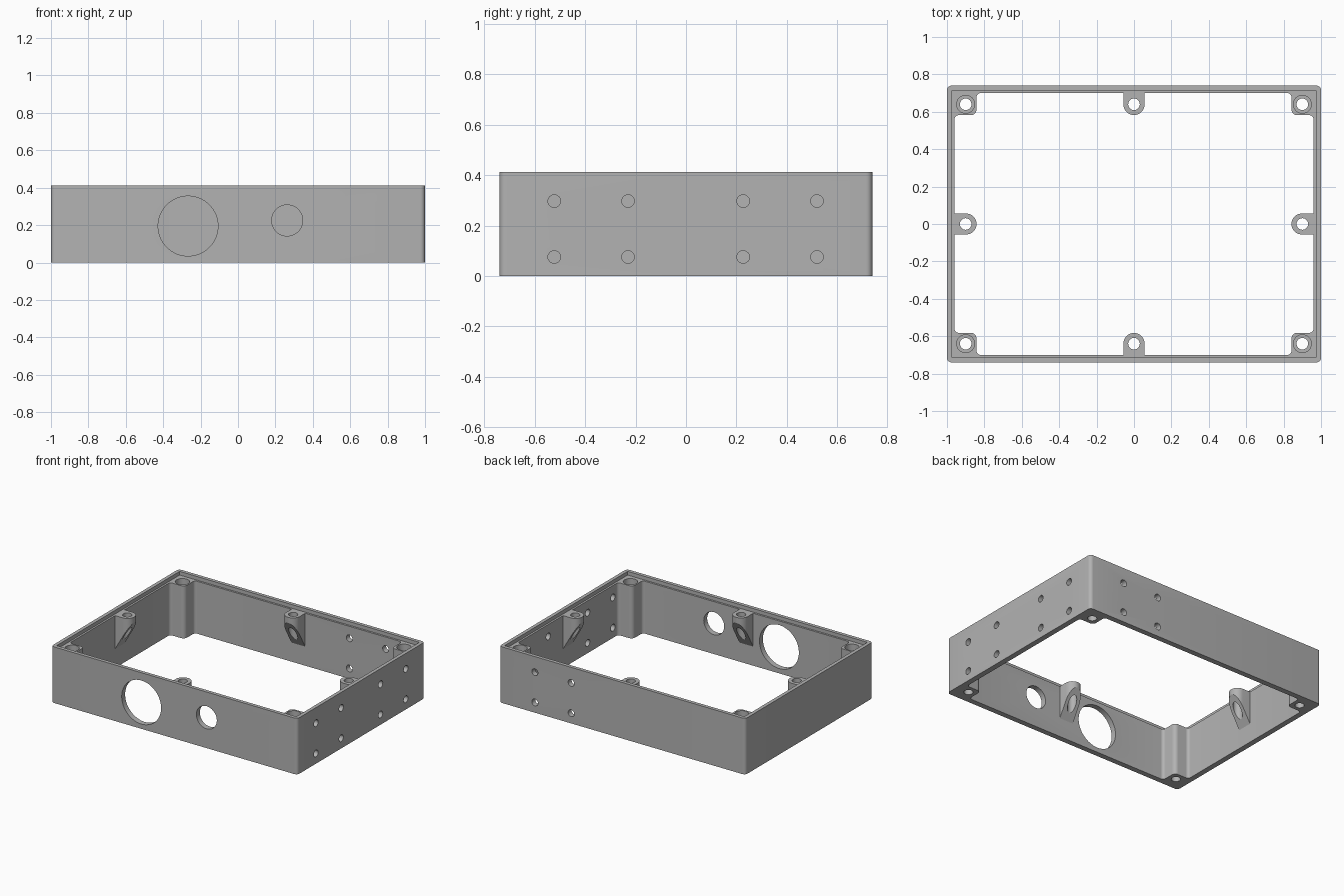
import bpy
import bmesh
from math import pi, cos, sin, radians, tan
from mathutils import Vector, Matrix

cube = bpy.data.objects.get("Cube")
if cube:
    bpy.data.objects.remove(cube, do_unlink=True)

HEIGHT, LEDGE = 0.412, 0.385      # rim top, and ledge that carries the lid
WALL_X, WALL_Y = 0.96, 0.70       # inner wall faces
BOLT_X, BOLT_Y = 0.90, 0.64       # bolt lines

grey = bpy.data.materials.new("grey plastic")
grey.use_nodes = True
grey.diffuse_color = (0.45, 0.45, 0.45, 1)
grey.node_tree.nodes["Principled BSDF"].inputs["Base Color"].default_value = (0.45, 0.45, 0.45, 1)


def make_object(name, bm):
    bmesh.ops.recalc_face_normals(bm, faces=bm.faces[:])
    mesh = bpy.data.meshes.new(name)
    bm.to_mesh(mesh)
    bm.free()
    mesh.materials.append(grey)
    obj = bpy.data.objects.new(name, mesh)
    bpy.context.collection.objects.link(obj)
    return obj


def rounded(corners, steps=6):
    """Outline with a fillet at each (x, y, radius) corner."""
    outline = []
    for i, (x, y, r) in enumerate(corners):
        p = Vector((x, y))
        a = (Vector(corners[i - 1][:2]) - p).normalized()
        b = (Vector(corners[(i + 1) % len(corners)][:2]) - p).normalized()
        if r == 0:
            outline.append(p)
            continue
        centre = p + (a + b) * r
        for k in range(steps + 1):
            t = k / steps * pi / 2
            outline.append(centre - b * r * cos(t) - a * r * sin(t))
    return outline


def prism(outline, z0, z1):
    bm = bmesh.new()
    face = bm.faces.new([bm.verts.new((p[0], p[1], z0)) for p in outline])
    top = bmesh.ops.extrude_face_region(bm, geom=[face])["geom"]
    bmesh.ops.translate(bm, vec=(0, 0, z1 - z0),
                        verts=[v for v in top if isinstance(v, bmesh.types.BMVert)])
    return bm


def drill(centre, radius, depth, axis="Z", segments=32):
    bm = bmesh.new()
    turn = {"X": Matrix.Rotation(pi / 2, 4, "Y"),
            "Y": Matrix.Rotation(pi / 2, 4, "X"), "Z": Matrix()}[axis]
    bmesh.ops.create_cone(bm, cap_ends=True, segments=segments, radius1=radius,
                          radius2=radius, depth=depth,
                          matrix=Matrix.Translation(centre) @ turn)
    return make_object("cutter", bm)


def cut(obj, cutters):
    """Subtract the cutters, then discard them."""
    for c in cutters:
        c.hide_render = True
        mod = obj.modifiers.new("cut", "BOOLEAN")
        mod.operation, mod.solver, mod.object = "DIFFERENCE", "EXACT", c
    bpy.context.view_layer.update()
    graph = bpy.context.evaluated_depsgraph_get()
    mesh = bpy.data.meshes.new_from_object(obj.evaluated_get(graph))
    obj.modifiers.clear()
    obj.data = mesh
    mesh.name = obj.name
    for c in cutters:
        bpy.data.objects.remove(c, do_unlink=True)


def smooth(obj):
    bpy.ops.object.select_all(action="DESELECT")
    obj.select_set(True)
    bpy.context.view_layer.objects.active = obj
    bpy.ops.object.shade_smooth_by_angle(angle=radians(30))


def rectangle(x, y, r):
    return rounded([(x, y, r), (-x, y, r), (-x, -y, r), (x, -y, r)])


# Frame with corner bosses: solid block, opening and lid recess cut from it
frame = make_object("frame", prism(rectangle(1, 0.74, 0.025), 0, HEIGHT))

boss = [(WALL_X, 0.582, 0.022), (0.842, 0.582, 0.03), (0.842, WALL_Y, 0.022)]
opening = []
for sx, sy in ((1, 1), (-1, 1), (-1, -1), (1, -1)):
    quarter = boss if sx == sy else boss[::-1]
    opening += [(sx * x, sy * y, r) for x, y, r in quarter]
cutters = [make_object("cutter", prism(rounded(opening), -0.1, 0.6)),
           make_object("cutter", prism(rectangle(0.974, 0.714, 0.006), LEDGE, 0.6))]

# Corner bolt holes, wider at the top
for sx in (-1, 1):
    for sy in (-1, 1):
        x, y = sx * BOLT_X, sy * BOLT_Y
        cutters.append(drill((x, y, 0.2), 0.031, 1))
        cutters.append(drill((x, y, LEDGE), 0.048, 0.24))

# Two round openings in the front wall
cutters.append(drill((-0.267, -0.72, 0.195), 0.16, 0.2, "Y", 64))
cutters.append(drill((0.263, -0.72, 0.225), 0.083, 0.2, "Y", 48))

# Small mounting holes in the left wall and at one end of the back wall
for z in (0.075, 0.297):
    for y in (-0.523, -0.23, 0.227, 0.52):
        cutters.append(drill((0.98, y, z), 0.025, 0.1, "X", 24))
    for x in (0.415, 0.71):
        cutters.append(drill((x, 0.72, z), 0.025, 0.1, "Y", 24))
cut(frame, cutters)
smooth(frame)


# Bolt tabs halfway along each wall, sloped underneath
def tab(name, wall, angle):
    w, reach = 0.056, 0.118
    arc = [(wall - reach + w - w * sin(t), w * cos(t))
           for t in (pi * k / 16 for k in range(17))]
    bm = prism([(wall, w)] + arc + [(wall, -w)], 0.0, LEDGE)
    slope = Vector((-tan(radians(60)), 0, -1))
    cutoff = bmesh.ops.bisect_plane(bm, geom=bm.verts[:] + bm.edges[:] + bm.faces[:],
                                    plane_co=(wall, 0, 0.14), plane_no=slope,
                                    clear_outer=True)["geom_cut"]
    bmesh.ops.holes_fill(bm, edges=[e for e in cutoff if isinstance(e, bmesh.types.BMEdge)])
    bmesh.ops.triangulate(bm, faces=[f for f in bm.faces if len(f.verts) > 40])
    obj = make_object(name, bm)
    cut(obj, [drill((wall - 0.06, 0, 0.2), 0.031, 1)])
    obj.data.transform(Matrix.Rotation(angle, 4, "Z"))
    smooth(obj)


tab("left_tab", WALL_X, 0)
tab("back_tab", WALL_Y, pi / 2)
tab("right_tab", WALL_X, pi)
tab("front_tab", WALL_Y, -pi / 2)
